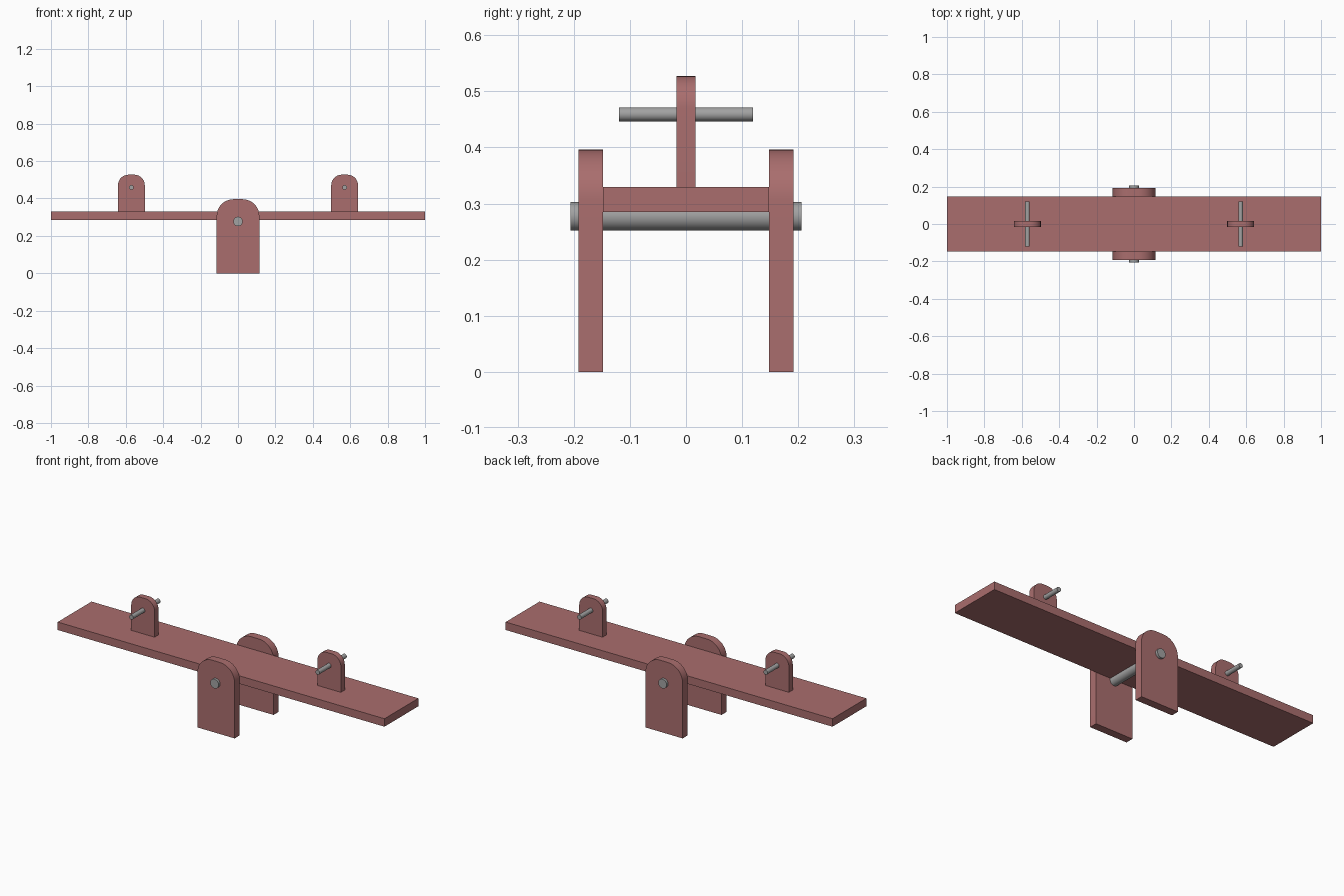
import bpy, bmesh, math
from mathutils import Matrix

cube = bpy.data.objects.get("Cube")
if cube:
    bpy.data.objects.remove(cube, do_unlink=True)


def make_material(name, rgb):
    mat = bpy.data.materials.new(name)
    mat.use_nodes = True
    mat.diffuse_color = (*rgb, 1)
    mat.node_tree.nodes["Principled BSDF"].inputs["Base Color"].default_value = (*rgb, 1)
    return mat


wood = make_material("red_brown_wood", (0.40, 0.155, 0.155))
metal = make_material("grey_metal", (0.36, 0.36, 0.36))


def finish(name, bm, mat):
    bmesh.ops.recalc_face_normals(bm, faces=bm.faces)
    mesh = bpy.data.meshes.new(name)
    bm.to_mesh(mesh)
    bm.free()
    mesh.materials.append(mat)
    obj = bpy.data.objects.new(name, mesh)
    bpy.context.collection.objects.link(obj)
    bpy.ops.object.select_all(action='DESELECT')
    obj.select_set(True)
    bpy.context.view_layer.objects.active = obj
    bpy.ops.object.shade_smooth_by_angle(angle=math.radians(30))
    return obj


def board(name, x, y, z0, z1, width, depth, radius=0):
    """Upright board with optional rounded top corners."""
    half = width / 2
    outline = [(x - half, z0), (x + half, z0)]
    if radius:
        steps = 12
        for cx, start in ((x + half - radius, 0), (x - half + radius, math.pi / 2)):
            for i in range(steps + 1):
                a = start + i * math.pi / 2 / steps
                outline.append((cx + radius * math.cos(a), z1 - radius + radius * math.sin(a)))
    else:
        outline += [(x + half, z1), (x - half, z1)]
    bm = bmesh.new()
    face = bm.faces.new([bm.verts.new((px, y - depth / 2, pz)) for px, pz in outline])
    ext = bmesh.ops.extrude_face_region(bm, geom=[face])
    verts = [v for v in ext["geom"] if isinstance(v, bmesh.types.BMVert)]
    bmesh.ops.translate(bm, verts=verts, vec=(0, depth, 0))
    return finish(name, bm, wood)


def rod(name, x, z, radius, length):
    """Round bar lying along y."""
    bm = bmesh.new()
    place = Matrix.Translation((x, 0, z)) @ Matrix.Rotation(math.pi / 2, 4, 'X')
    bmesh.ops.create_cone(bm, cap_ends=True, segments=32, radius1=radius,
                          radius2=radius, depth=length, matrix=place)
    return finish(name, bm, metal)


# Plank and pivot
board("plank", 0, 0, 0.285, 0.329, 2.0, 0.296)
rod("pivot_axle", 0, 0.277, 0.0255, 0.412)

# Supports either side of the plank
for side, y in (("front", -0.17), ("back", 0.17)):
    board(side + "_support", 0, y, 0, 0.396, 0.228, 0.044, 0.09)

# Hand grips towards each end
for side, x in (("right", -0.57), ("left", 0.57)):
    board(side + "_grip_post", x, 0, 0.329, 0.527, 0.143, 0.034, 0.056)
    rod(side + "_grip_bar", x, 0.459, 0.0125, 0.238)
